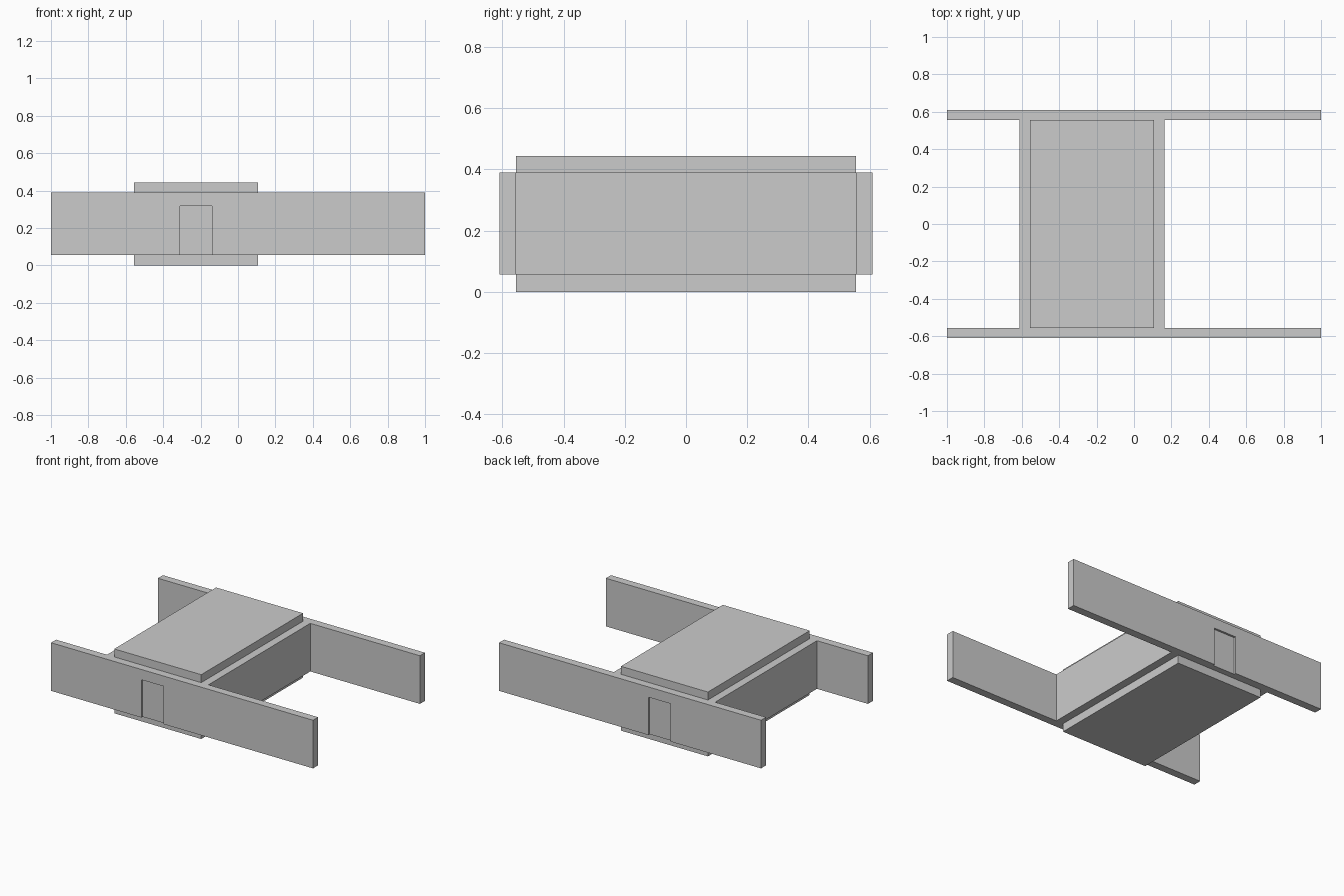
import bpy, bmesh

if "Cube" in bpy.data.objects:
    bpy.data.objects.remove(bpy.data.objects["Cube"])

T = 0.055                      # wall and slab thickness
X0, X1 = -0.556, 0.108         # room extents
Y = 0.555
Z0, Z1 = T + 0.002, 0.389
DX0, DX1, DZ = -0.31, -0.14, 0.318   # doorway
RECESS = 0.014


def finish(name, bm):
    bmesh.ops.recalc_face_normals(bm, faces=bm.faces)
    me = bpy.data.meshes.new(name)
    bm.to_mesh(me)
    bm.free()
    ob = bpy.data.objects.new(name, me)
    bpy.context.collection.objects.link(ob)
    return ob


def box(name, x, y, z):
    bm = bmesh.new()
    bmesh.ops.create_cube(bm, size=1)
    for v in bm.verts:
        v.co = [r[0] if c < 0 else r[1] for c, r in zip(v.co, (x, y, z))]
    return finish(name, bm)


def notched_wall(name, y0, y1):
    profile = [(-1, Z0), (DX0, Z0), (DX0, DZ), (DX1, DZ),
               (DX1, Z0), (1, Z0), (1, Z1), (-1, Z1)]
    bm = bmesh.new()
    face = bm.faces.new([bm.verts.new((x, y0, z)) for x, z in profile])
    ext = bmesh.ops.extrude_face_region(bm, geom=[face])["geom"]
    verts = [g for g in ext if isinstance(g, bmesh.types.BMVert)]
    bmesh.ops.translate(bm, verts=verts, vec=(0, y1 - y0, 0))
    return finish(name, bm)


# Floor and roof slabs
box("floor_slab", (X0, X1), (-Y, Y), (0, Z0))
box("roof_slab", (X0, X1), (-Y, Y), (Z1, Z1 + T))

# Short side walls
box("left_wall", (X0 - T, X0), (-Y, Y), (Z0, Z1))
box("right_wall", (X1, X1 + T), (-Y, Y), (Z0, Z1))

# Long front and back walls, each with a recessed door
for side, s in (("front", -1), ("back", 1)):
    notched_wall(side + "_wall", s * Y, s * (Y + T))
    box(side + "_door", (DX0, DX1), sorted((s * Y, s * (Y + T - RECESS))), (Z0, DZ))
